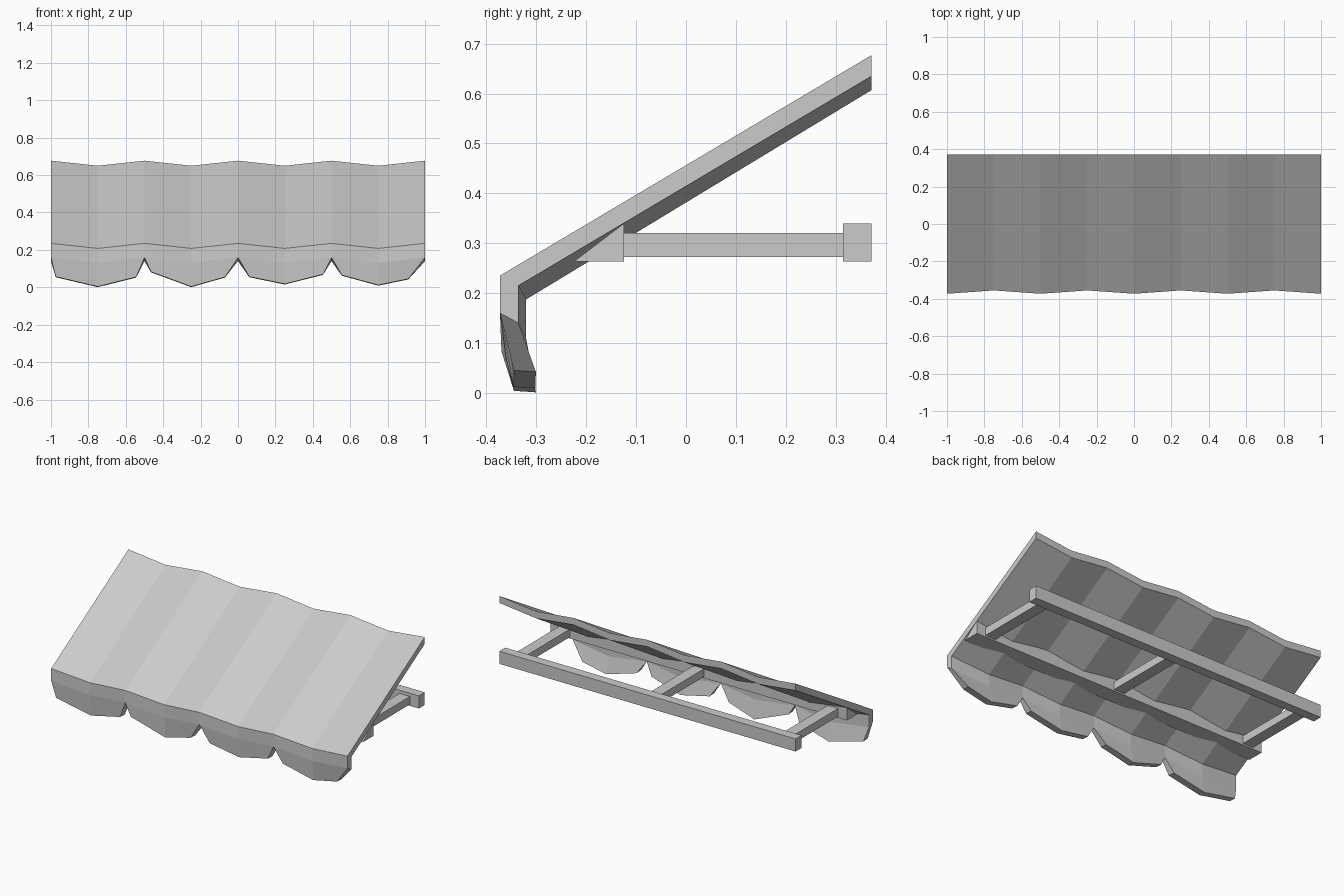
import bpy, bmesh

if "Cube" in bpy.data.objects:
    bpy.data.objects.remove(bpy.data.objects["Cube"])


def finish(name, bm):
    bmesh.ops.recalc_face_normals(bm, faces=bm.faces)
    mesh = bpy.data.meshes.new(name)
    bm.to_mesh(mesh)
    bm.free()
    obj = bpy.data.objects.new(name, mesh)
    bpy.context.collection.objects.link(obj)


def extrude_x(name, profile, x0, x1):
    """Prism with a (y, z) profile running from x0 to x1."""
    bm = bmesh.new()
    a = [bm.verts.new((x0, y, z)) for y, z in profile]
    b = [bm.verts.new((x1, y, z)) for y, z in profile]
    bm.faces.new(a)
    bm.faces.new(b[::-1])
    n = len(a)
    for i in range(n):
        j = (i + 1) % n
        bm.faces.new((a[i], b[i], b[j], a[j]))
    finish(name, bm)


def rect(y0, y1, z0, z1):
    return [(y0, z0), (y1, z0), (y1, z1), (y0, z1)]


# Canopy cloth: outer and inner skins, closed around the rim
bm = bmesh.new()
outer, inner, quads = [], [], []


def pair(o, i):
    outer.append(bm.verts.new(o))
    inner.append(bm.verts.new(i))
    return len(outer) - 1


# (outer y, z, inner y, z): back edge, front crease, valance line
ridge = [(.372, .677, .372, .635), (-.373, .235, -.336, .215), (-.373, .16, -.336, .14)]
valley = [(.372, .65, .372, .607), (-.355, .208, -.321, .187), (-.355, .132, -.321, .112)]
cols = []
for c in range(9):
    x = -1 + c * .25
    cols.append([pair((x, a, b), (x, d, e)) for a, b, d, e in (valley if c % 2 else ridge)])
for c in range(8):
    for r in range(2):
        quads.append((cols[c][r], cols[c + 1][r], cols[c + 1][r + 1], cols[c][r + 1]))

# Ragged scallops: (x, y, z) of left corner, middle and right corner
scallops = [
    [(-.975, -.36, .057), (-.75, -.345, .004), (-.545, -.358, .055)],
    [(-.465, -.37, .083), (-.25, -.345, .004), (-.07, -.358, .055)],
    [(.06, -.358, .057), (.25, -.347, .018), (.455, -.362, .07)],
    [(.555, -.36, .065), (.75, -.346, .012), (.91, -.345, .045)],
]
for s, pts in enumerate(scallops):
    low = [pair((x, y, z), (x, y + .044, z - .003)) for x, y, z in pts]
    for k in range(2):
        c = s * 2 + k
        quads.append((cols[c][2], cols[c + 1][2], low[k + 1], low[k]))

edges = {}
for q in quads:
    bm.faces.new([outer[i] for i in q])
    bm.faces.new([inner[i] for i in reversed(q)])
    for i in range(4):
        e = (q[i], q[(i + 1) % 4])
        key = tuple(sorted(e))
        edges[key] = None if key in edges else e
for e in edges.values():
    if e:
        a, b = e
        bm.faces.new((outer[b], outer[a], inner[a], inner[b]))
finish("canopy_cloth", bm)

# Support frame
extrude_x("back_beam", rect(.315, .372, .263, .34), -1, 1)
extrude_x("front_wedge_beam", [(-.225, .263), (-.124, .263), (-.124, .34)], -1, 1)
for label, x in (("left", -.905), ("middle", 0), ("right", .905)):
    extrude_x(label + "_rail", rect(-.124, .315, .272, .32), x - .035, x + .035)
